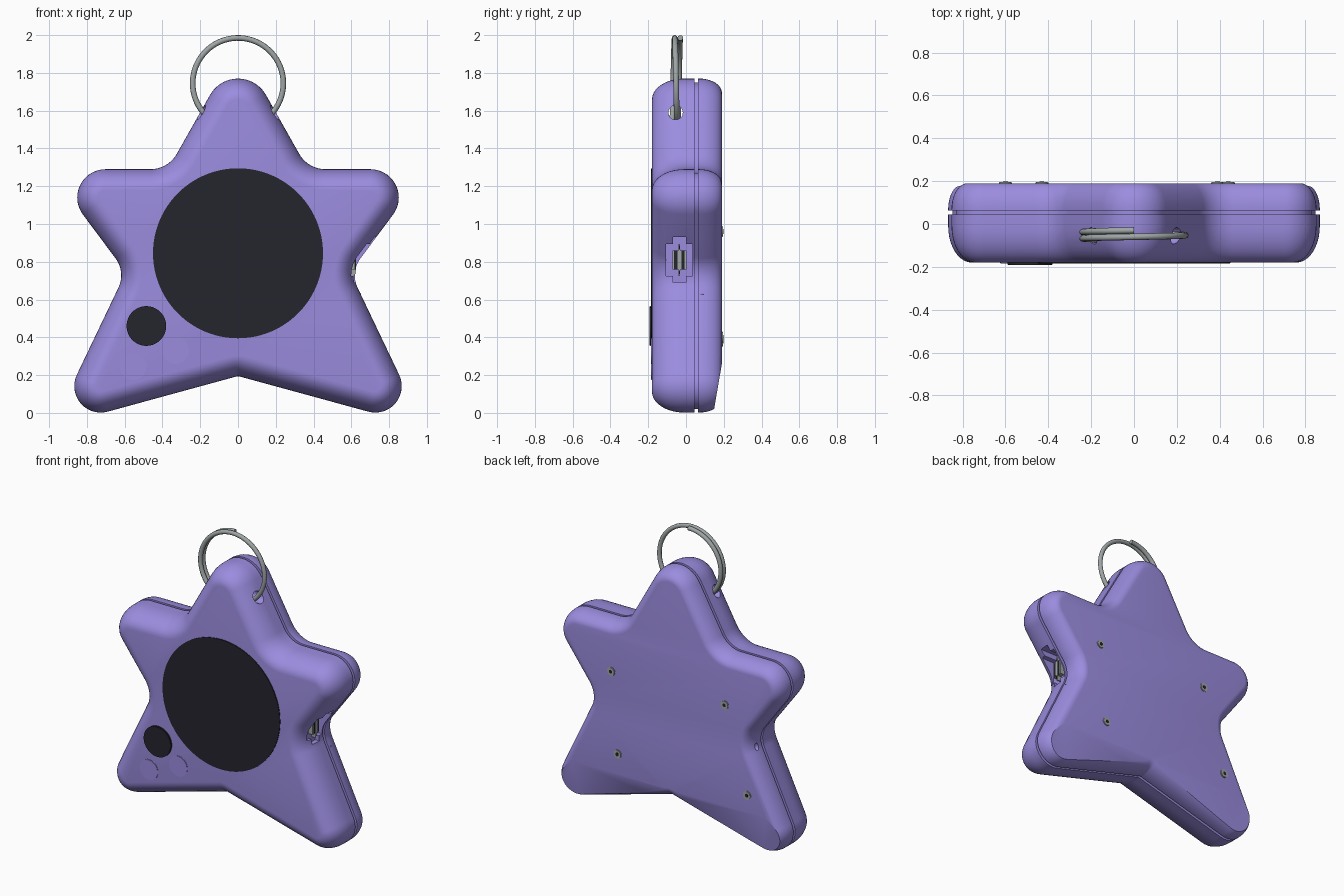
import bpy, bmesh, math
from mathutils import Vector, Matrix

if "Cube" in bpy.data.objects:
    bpy.data.objects.remove(bpy.data.objects["Cube"])


def material(name, rgb):
    m = bpy.data.materials.new(name)
    m.use_nodes = True
    m.diffuse_color = (*rgb, 1)
    m.node_tree.nodes["Principled BSDF"].inputs["Base Color"].default_value = (*rgb, 1)
    return m


PURPLE = material("purple_plastic", (0.33, 0.265, 0.74))
BLACK = material("black_glass", (0.018, 0.018, 0.026))
METAL = material("grey_metal", (0.35, 0.38, 0.38))


def finish(name, bm, mat, angle=35):
    """Turn a bmesh into a smooth shaded object with sharp edges kept."""
    bmesh.ops.recalc_face_normals(bm, faces=bm.faces)
    me = bpy.data.meshes.new(name)
    bm.to_mesh(me)
    bm.free()
    me.materials.append(mat)
    me.shade_smooth()
    me.set_sharp_from_angle(angle=math.radians(angle))
    ob = bpy.data.objects.new(name, me)
    bpy.context.collection.objects.link(ob)
    return ob


def cylinder(name, center, r, depth, axis, mat=PURPLE, sides=48, bevel=0, stretch=1):
    bm = bmesh.new()
    bmesh.ops.create_cone(bm, cap_ends=True, segments=sides, radius1=r, radius2=r, depth=depth)
    if bevel:
        rims = [e for e in bm.edges if abs(e.verts[0].co.z - e.verts[1].co.z) < 1e-5]
        bmesh.ops.bevel(bm, geom=rims, offset=bevel, segments=2, affect='EDGES')
    turn = Vector((0, 0, 1)).rotation_difference(Vector(axis)).to_matrix().to_4x4()
    grow = Matrix.Diagonal((1, 1, stretch, 1))
    bm.transform(Matrix.Translation(center) @ grow @ turn)
    return finish(name, bm, mat)


def slab(name, center, size, radius, mat=PURPLE):
    """Box whose edges along x are rounded."""
    bm = bmesh.new()
    bmesh.ops.create_cube(bm, size=1)
    bm.transform(Matrix.Translation(center) @ Matrix.Diagonal((*size, 1)))
    if radius:
        along = [e for e in bm.edges if abs(e.verts[0].co.x - e.verts[1].co.x) > 1e-4]
        bmesh.ops.bevel(bm, geom=along, offset=radius, segments=6, affect='EDGES')
    return finish(name, bm, mat)


# Star outline: corner x, z and rounding radius, clockwise from the top
half = [(0.37, 1.29, 0.16), (1.0, 1.29, 0.15), (0.594, 0.745, 0.15), (0.985, -0.074, 0.14)]
corners = [(0, 1.946, 0.17), *half, (0, 0.195, 0.03)]
corners += [(-x, z, r) for x, z, r in reversed(half)]


def rounded_outline(corners, steps=14):
    """Points of the rounded polygon with their outward normals."""
    result = []
    for i, (x, z, r) in enumerate(corners):
        p = Vector((x, z))
        a = Vector(corners[i - 1][:2])
        b = Vector(corners[(i + 1) % len(corners)][:2])
        u, v = (a - p).normalized(), (b - p).normalized()
        side = 1 if (p - a).cross(b - p) < 0 else -1
        half_angle = u.angle(v) / 2
        c = p + (u + v).normalized() * r / math.sin(half_angle)
        reach = r / math.tan(half_angle)
        n0, n1 = [(p + d * reach - c) * side for d in (u, v)]
        a0, a1 = math.atan2(n0.y, n0.x), math.atan2(n1.y, n1.x)
        delta = (a1 - a0 + math.pi) % (2 * math.pi) - math.pi
        for k in range(steps + 1):
            t = a0 + delta * k / steps
            n = Vector((math.cos(t), math.sin(t)))
            result.append((c + n * r * side, n))
    return result


# Depth profile of the case: (y, inset), with the seam groove in the middle
FRONT, BACK, STEPS = -0.18, 0.19, 10
quarter = [math.pi / 2 * k / STEPS for k in range(STEPS + 1)]
profile = [(FRONT + 0.17 * (1 - math.cos(t)), 0.11 * (1 - math.sin(t))) for t in quarter]
profile += [(0.045, 0), (0.045, 0.02), (0.063, 0.02), (0.063, 0)]
profile += [(BACK - 0.12 * (1 - math.sin(t)), 0.075 * (1 - math.cos(t))) for t in quarter]

bm = bmesh.new()
outline = rounded_outline(corners)
rings = []
for y, inset in profile:
    pts = [p - n * inset for p, n in outline]
    rings.append([bm.verts.new((p.x, y, p.y)) for p in pts])
for lower, upper in zip(rings, rings[1:]):
    for i in range(len(lower)):
        bm.faces.new((lower[i - 1], lower[i], upper[i], upper[i - 1]))
bm.faces.new(rings[0])
bm.faces.new(rings[-1])
case = finish("star_case", bm, PURPLE)

# Cutters: leg taper, port recess, ring tunnel, side slots and pin hole
taper = slab("taper_cutter", (0, 0, 0), (3, 0.4, 1), 0)
taper.data.transform(Matrix.Translation((0, BACK, 0.26)) @ Matrix.Rotation(-0.17, 4, 'X')
                     @ Matrix.Translation((0, 0.2, -0.3)))
cutters = [
    taper,
    slab("port_cutter", (0.74, -0.035, 0.81), (0.3, 0.14, 0.24), 0.035),
    cylinder("ring_cutter", (0, -0.055, 1.59), 0.038, 1, (1, 0, 0)),
    cylinder("pin_cutter", (0.7, 0.085, 0.62), 0.012, 0.2, (1, 0, 0), sides=16),
]
for z in (0.69, 0.61, 0.53):
    cutters.append(cylinder("slot_cutter", (-0.95 + 0.477 * z, 0.11, z), 0.014, 0.06,
                            (1, 0, 0), sides=20, stretch=1.7))
for c in cutters:
    mod = case.modifiers.new(c.name, 'BOOLEAN')
    mod.operation, mod.solver, mod.object = 'DIFFERENCE', 'EXACT', c
graph = bpy.context.evaluated_depsgraph_get()
cut_mesh = bpy.data.meshes.new_from_object(case.evaluated_get(graph))
case.modifiers.clear()
case.data = cut_mesh
cut_mesh.shade_smooth()
cut_mesh.set_sharp_from_angle(angle=math.radians(30))
for c in cutters:
    bpy.data.objects.remove(c)

# Front controls
into = (0, 1, 0)
cylinder("round_screen", (0, FRONT, 0.845), 0.45, 0.01, into, BLACK, 96, 0.002)
cylinder("thumb_pad", (-0.485, FRONT, 0.46), 0.105, 0.024, into, BLACK, 64, 0.003)
for x, z, name in ((-0.555, 0.245, "lower_button"), (-0.33, 0.33, "upper_button")):
    cylinder(name, (x, FRONT, z), 0.07, 0.008, into, PURPLE, 48, 0.002)

# Charging port in the side recess
slab("port_shell", (0.59, -0.035, 0.81), (0.06, 0.075, 0.17), 0.034, METAL)
slab("port_opening", (0.62, -0.035, 0.81), (0.004, 0.055, 0.15), 0.025, BLACK)
slab("port_tongue", (0.622, -0.035, 0.81), (0.006, 0.02, 0.11), 0.004, METAL)
cylinder("pin_hole", (0.62, 0.085, 0.62), 0.011, 0.06, (1, 0, 0), BLACK, 16)

# Back screws
for i, (x, z) in enumerate(((0.44, 0.96), (-0.43, 0.96), (0.39, 0.4), (-0.6, 0.38))):
    cylinder(f"screw_{i + 1}", (x, BACK, z), 0.03, 0.012, into, METAL, 32, 0.003)
    cylinder(f"screw_socket_{i + 1}", (x, BACK + 0.005, z), 0.013, 0.006, into, BLACK, 6)

# Split key ring: a wire coil of one and a half turns
curve = bpy.data.curves.new("key_ring", 'CURVE')
curve.dimensions = '3D'
curve.bevel_depth = 0.015
curve.bevel_resolution = 3
curve.use_fill_caps = True
wire = curve.splines.new('POLY')
COUNT = 110
wire.points.add(COUNT - 1)
for i, pt in enumerate(wire.points):
    f = i / (COUNT - 1)
    t = math.pi / 2 + f * 3 * math.pi
    pt.co = (0.24 * math.cos(t), -0.03 - 0.045 * f, 1.745 + 0.24 * math.sin(t), 1)
wire.use_smooth = True
curve.materials.append(METAL)
bpy.context.collection.objects.link(bpy.data.objects.new("key_ring", curve))
